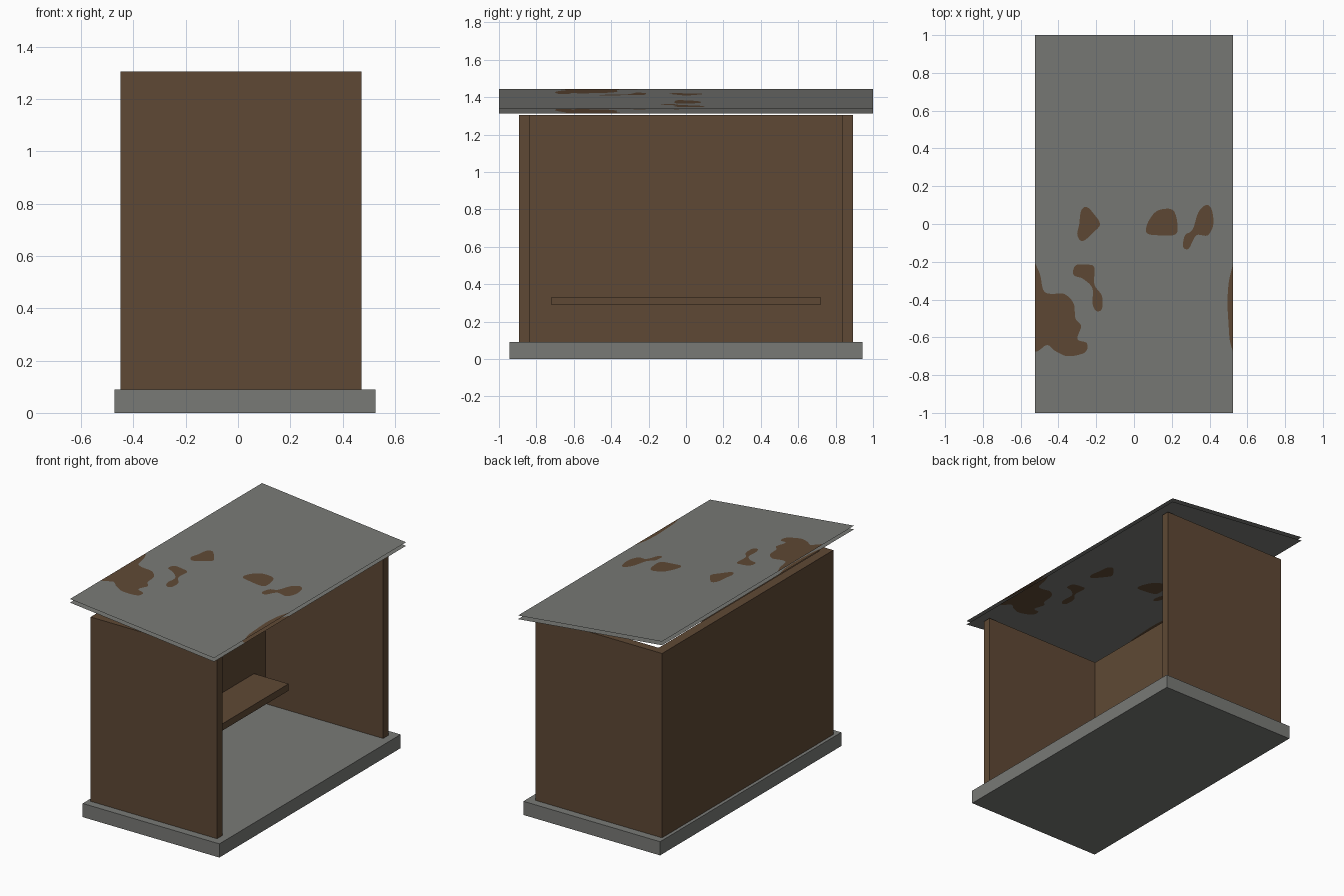
import bpy, bmesh
from mathutils import Vector, Matrix
from mathutils.geometry import delaunay_2d_cdt

if "Cube" in bpy.data.objects:
    bpy.data.objects.remove(bpy.data.objects["Cube"])


def material(name, rgb):
    m = bpy.data.materials.new(name)
    m.diffuse_color = (*rgb, 1)
    m.use_nodes = True
    m.node_tree.nodes["Principled BSDF"].inputs["Base Color"].default_value = m.diffuse_color
    return m


GREY = material("weathered_grey", (0.190, 0.194, 0.182))
BROWN = material("rust_brown", (0.114, 0.066, 0.035))


def add_object(name, mesh, *mats):
    for m in mats:
        mesh.materials.append(m)
    ob = bpy.data.objects.new(name, mesh)
    bpy.context.collection.objects.link(ob)
    return ob


def box(name, lo, hi, mat):
    lo, hi = Vector(lo), Vector(hi)
    bm = bmesh.new()
    bmesh.ops.create_cube(bm, size=1, matrix=Matrix.LocRotScale((lo + hi) / 2, None, hi - lo))
    me = bpy.data.meshes.new(name)
    bm.to_mesh(me)
    bm.free()
    return add_object(name, me, mat)


# floor slab, walls and bench
box("floor_slab", (-0.472, -0.944, 0), (0.525, 0.944, 0.09), GREY)
for name, y0, y1 in (("front_end_wall", -0.892, -0.838), ("rear_end_wall", 0.838, 0.892)):
    box(name, (-0.45, y0, 0.09), (0.472, y1, 1.305), BROWN)
box("back_wall", (-0.45, -0.838, 0.09), (-0.387, 0.838, 1.305), BROWN)
box("bench", (-0.387, -0.72, 0.288), (-0.135, 0.72, 0.333), BROWN)

# rust patch outlines on the roof, seen from above
PATCHES = [
    [(-.54, -.23), (-.50, -.26), (-.48, -.35), (-.44, -.37), (-.37, -.37), (-.32, -.42),
     (-.31, -.50), (-.28, -.54), (-.30, -.61), (-.25, -.63), (-.26, -.68), (-.35, -.70),
     (-.42, -.67), (-.46, -.64), (-.54, -.65)],
    [(.54, -.22), (.507, -.28), (.495, -.40), (.50, -.52), (.51, -.63), (.54, -.66)],
    [(-.25, .09), (-.21, .05), (-.18, 0), (-.21, -.04), (-.27, -.09), (-.30, -.06),
     (-.29, 0), (-.28, .07)],
    [(.16, .08), (.21, .07), (.23, 0), (.22, -.055), (.14, -.06), (.07, -.05), (.07, 0), (.11, .06)],
    [(.38, .10), (.41, .08), (.42, 0), (.39, -.06), (.33, -.06), (.29, -.13), (.26, -.12),
     (.27, -.06), (.31, -.03), (.34, .06)],
    [(-.25, -.215), (-.21, -.23), (-.21, -.32), (-.17, -.38), (-.17, -.45), (-.20, -.46),
     (-.22, -.42), (-.22, -.34), (-.27, -.29), (-.32, -.27), (-.31, -.22)],
]
HALF_W = 0.525


def smooth_loop(pts, steps=5):
    """Closed Catmull-Rom curve, clipped to the roof width."""
    p = [Vector(q) for q in pts]
    n, out = len(p), []
    for i in range(n):
        a, b, c, d = p[i - 1], p[i], p[(i + 1) % n], p[(i + 2) % n]
        for s in range(steps):
            t = s / steps
            v = 0.5 * (2 * b + (c - a) * t + (2 * a - 5 * b + 4 * c - d) * t * t
                       + (3 * b - a - 3 * c + d) * t ** 3)
            v.x = max(-HALF_W, min(HALF_W, v.x))
            if not out or (v - out[-1]).length > 1e-4:
                out.append(v)
    return out


def inside(p, loop):
    """Even-odd point in polygon test."""
    hit = False
    for a, b in zip(loop, loop[1:] + loop[:1]):
        if (a.y > p.y) != (b.y > p.y) and p.x < a.x + (p.y - a.y) / (b.y - a.y) * (b.x - a.x):
            hit = not hit
    return hit


def roof_sheet(name, z_high, z_low, flip):
    """Thin sloping sheet with the rust patches cut into it; flip faces it down."""
    sx = -1 if flip else 1
    rim = [Vector(c) for c in ((-HALF_W, -1), (HALF_W, -1), (HALF_W, 1), (-HALF_W, 1))]
    loops = [[Vector((v.x * sx, v.y)) for v in smooth_loop(p)] for p in PATCHES]
    verts, edges = [], []
    for loop in [rim] + loops:
        k, n = len(verts), len(loop)
        edges += [(k + i, k + (i + 1) % n) for i in range(n)]
        verts += loop
    vs, _, tris, *_ = delaunay_2d_cdt(verts, edges, [], 0, 1e-5)
    slope = (z_low - z_high) / (2 * HALF_W)
    co = [(v.x, v.y, z_high + (v.x + HALF_W) * slope) for v in vs]
    me = bpy.data.meshes.new(name)
    me.from_pydata(co, [], [list(reversed(t)) if flip else list(t) for t in tris])
    add_object(name, me, GREY, BROWN)
    for poly in me.polygons:
        rusty = any(inside(poly.center.xy, loop) for loop in loops)
        poly.material_index = 1 if rusty else 0
    me.update()


# roof: two open sheets sloping down to the open side
roof_sheet("roof_top_sheet", 1.445, 1.336, False)
roof_sheet("roof_under_sheet", 1.421, 1.312, True)
